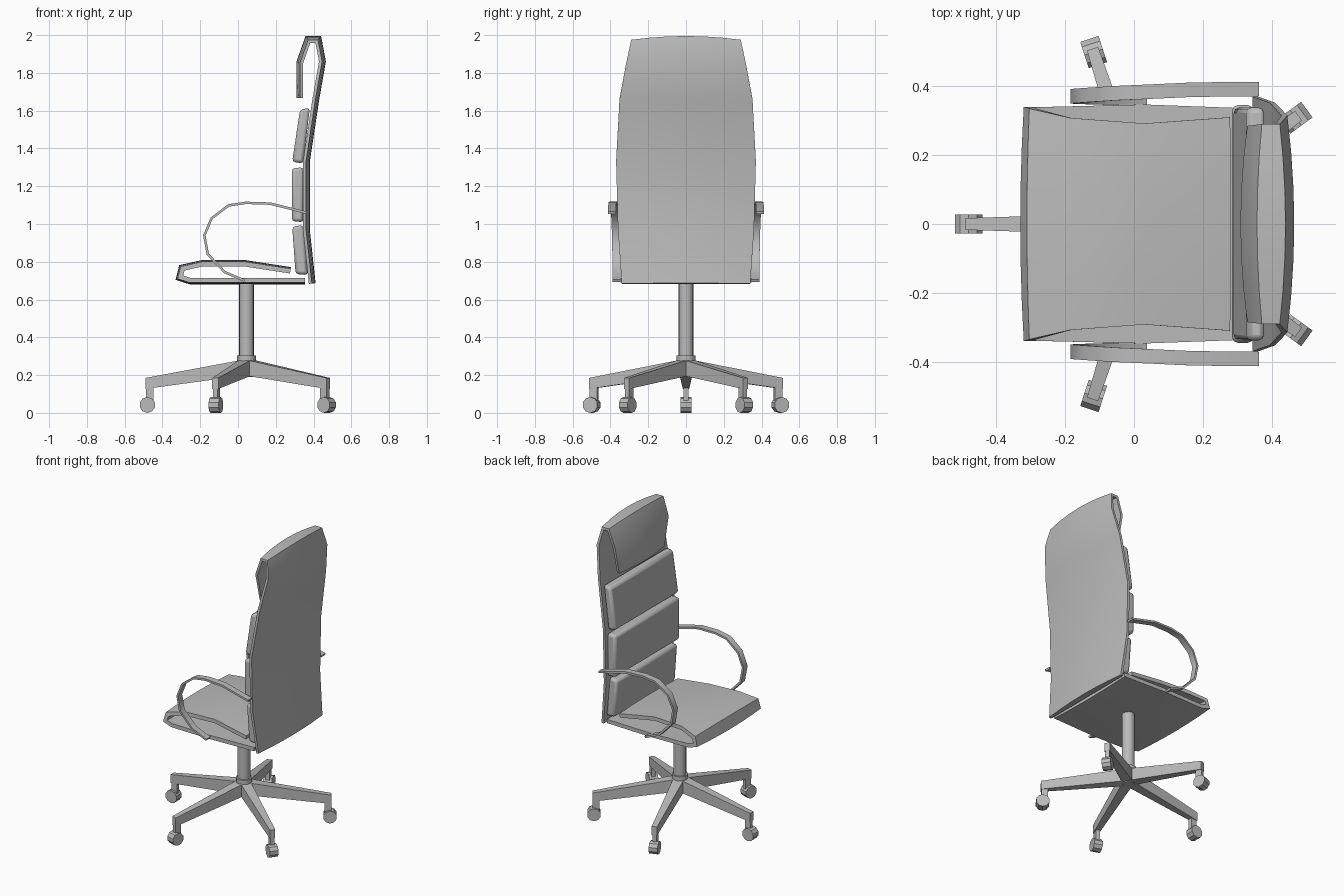
import bpy, bmesh, math
from mathutils import Matrix, Vector

cube = bpy.data.objects.get("Cube")
if cube:
    bpy.data.objects.remove(cube, do_unlink=True)

grey = bpy.data.materials.new("plain_grey")
grey.use_nodes = True
colour = (0.5, 0.5, 0.5, 1)
grey.diffuse_color = colour
grey.node_tree.nodes["Principled BSDF"].inputs["Base Color"].default_value = colour

BASE = Matrix.Translation((0.045, 0, 0))  # centre of the swivel base


def finish(name, bm, matrix=Matrix(), bevel=0, angle=35):
    bmesh.ops.transform(bm, matrix=matrix, verts=bm.verts)
    bmesh.ops.recalc_face_normals(bm, faces=bm.faces)
    mesh = bpy.data.meshes.new(name)
    bm.to_mesh(mesh)
    bm.free()
    mesh.materials.append(grey)
    ob = bpy.data.objects.new(name, mesh)
    bpy.context.collection.objects.link(ob)
    if bevel:
        mod = ob.modifiers.new("soft_edges", 'BEVEL')
        mod.width, mod.segments = bevel, 2
    bpy.ops.object.select_all(action='DESELECT')
    ob.select_set(True)
    bpy.context.view_layer.objects.active = ob
    bpy.ops.object.shade_smooth_by_angle(angle=math.radians(angle))
    return ob


def loft(bm, rings):
    """Skin closed rings of equal length and cap both ends."""
    rows = [[bm.verts.new(p) for p in ring] for ring in rings]
    n = len(rows[0])
    for a, b in zip(rows, rows[1:]):
        for i in range(n):
            j = (i + 1) % n
            bm.faces.new((a[i], a[j], b[j], b[i]))
    bm.faces.new(rows[0])
    bm.faces.new(rows[-1])


def strap(name, path, thick, crown=0, columns=1):
    """Band following (x, z, half width, y centre); crown thins its outer edges."""
    pts = [Vector(p[:2]) for p in path]
    rings = []
    for i, (x, z, w, yc) in enumerate(path):
        a = (pts[i] - pts[max(i - 1, 0)]).normalized()
        b = (pts[min(i + 1, len(pts) - 1)] - pts[i]).normalized()
        t = (a + b).normalized()
        miter = 1 / max(t.dot(b if b.length else a), 0.6)
        normal = Vector((t.y, -t.x)) * miter * thick / 2
        fs = [2 * k / columns - 1 for k in range(columns + 1)]
        outer = [(f, 1 - crown * f * f) for f in fs]
        inner = [(f, -1) for f in reversed(fs)]
        rings.append([(x + normal.x * s, yc + w * f, z + normal.y * s)
                      for f, s in outer + inner])
    bm = bmesh.new()
    loft(bm, rings)
    return finish(name, bm, angle=50)


def cylinder(name, radius, low, high, sides):
    bm = bmesh.new()
    bmesh.ops.create_cone(bm, cap_ends=True, segments=sides, radius1=radius,
                          radius2=radius, depth=high - low)
    finish(name, bm, BASE @ Matrix.Translation((0, 0, (low + high) / 2)))


def beam(name, start, end, matrix):
    """Tapered bar along x; each end is (x, low z, high z, half width)."""
    bm = bmesh.new()
    loft(bm, [[(x, -w, lo), (x, w, lo), (x, w, hi), (x, -w, hi)]
              for x, lo, hi, w in (start, end)])
    finish(name, bm, matrix)


# Back shell, folded over the top into the headrest lip
strap("back_shell", [
    (0.393, 0.685, 0.34, 0), (0.362, 0.97, 0.36, 0), (0.362, 1.33, 0.37, 0),
    (0.412, 1.66, 0.352, 0), (0.447, 1.86, 0.315, 0), (0.425, 1.977, 0.29, 0),
    (0.37, 1.977, 0.29, 0), (0.327, 1.855, 0.285, 0), (0.327, 1.667, 0.24, 0),
], 0.036, crown=1.1, columns=6)

# Seat, folded around the front edge
strap("seat", [
    (0.278, 0.755, 0.31, 0), (0.03, 0.793, 0.292, 0), (-0.185, 0.793, 0.308, 0),
    (-0.297, 0.768, 0.335, 0), (-0.31, 0.716, 0.34, 0), (-0.255, 0.698, 0.34, 0),
    (0.03, 0.698, 0.347, 0), (0.355, 0.698, 0.335, 0),
], 0.034, crown=0.5, columns=6)

# Back cushions: front/back x and z at the bottom and at the top
cushions = {
    "lower_cushion": ((0.305, 0.735), (0.37, 0.73), (0.345, 0.995), (0.287, 0.985), 0.325),
    "middle_cushion": ((0.285, 1.015), (0.347, 1.01), (0.347, 1.3), (0.285, 1.295), 0.345),
    "upper_cushion": ((0.287, 1.33), (0.345, 1.32), (0.38, 1.615), (0.328, 1.605), 0.338),
}
for name, (*profile, w) in cushions.items():
    bm = bmesh.new()
    loft(bm, [[(x, y, z) for x, z in profile] for y in (-w, w)])
    finish(name, bm, bevel=0.016)

# Armrest straps
arm = [(0.035, 0.7, 0.368), (-0.07, 0.745, 0.368), (-0.16, 0.84, 0.369),
       (-0.178, 0.94, 0.371), (-0.14, 1.03, 0.374), (-0.05, 1.098, 0.38),
       (0.04, 1.112, 0.384), (0.17, 1.108, 0.39), (0.362, 1.06, 0.392)]
for side, label in ((1, "left"), (-1, "right")):
    strap(label + "_armrest", [(x, z, 0.021, side * y) for x, z, y in arm], 0.013)

# Column and hub
cylinder("column", 0.039, 0.28, 0.69, 16)
cylinder("hub_collar", 0.05, 0.275, 0.305, 12)
cylinder("hub", 0.038, 0.19, 0.285, 10)

# Five legs with stems and casters
for i in range(5):
    turn = BASE @ Matrix.Rotation(math.pi + i * math.tau / 5, 4, 'Z')
    beam(f"leg_{i}", (0, 0.2, 0.285, 0.034), (0.535, 0.127, 0.185, 0.017), turn)
    beam(f"stem_{i}", (0.492, 0.06, 0.16, 0.013), (0.533, 0.06, 0.16, 0.013), turn)
    bm = bmesh.new()
    bmesh.ops.create_cone(bm, cap_ends=True, segments=10, radius1=0.042,
                          radius2=0.042, depth=0.056)
    finish(f"caster_{i}", bm, turn @ Matrix.Translation((0.525, 0, 0.042))
           @ Matrix.Rotation(math.pi / 2, 4, 'X'))
